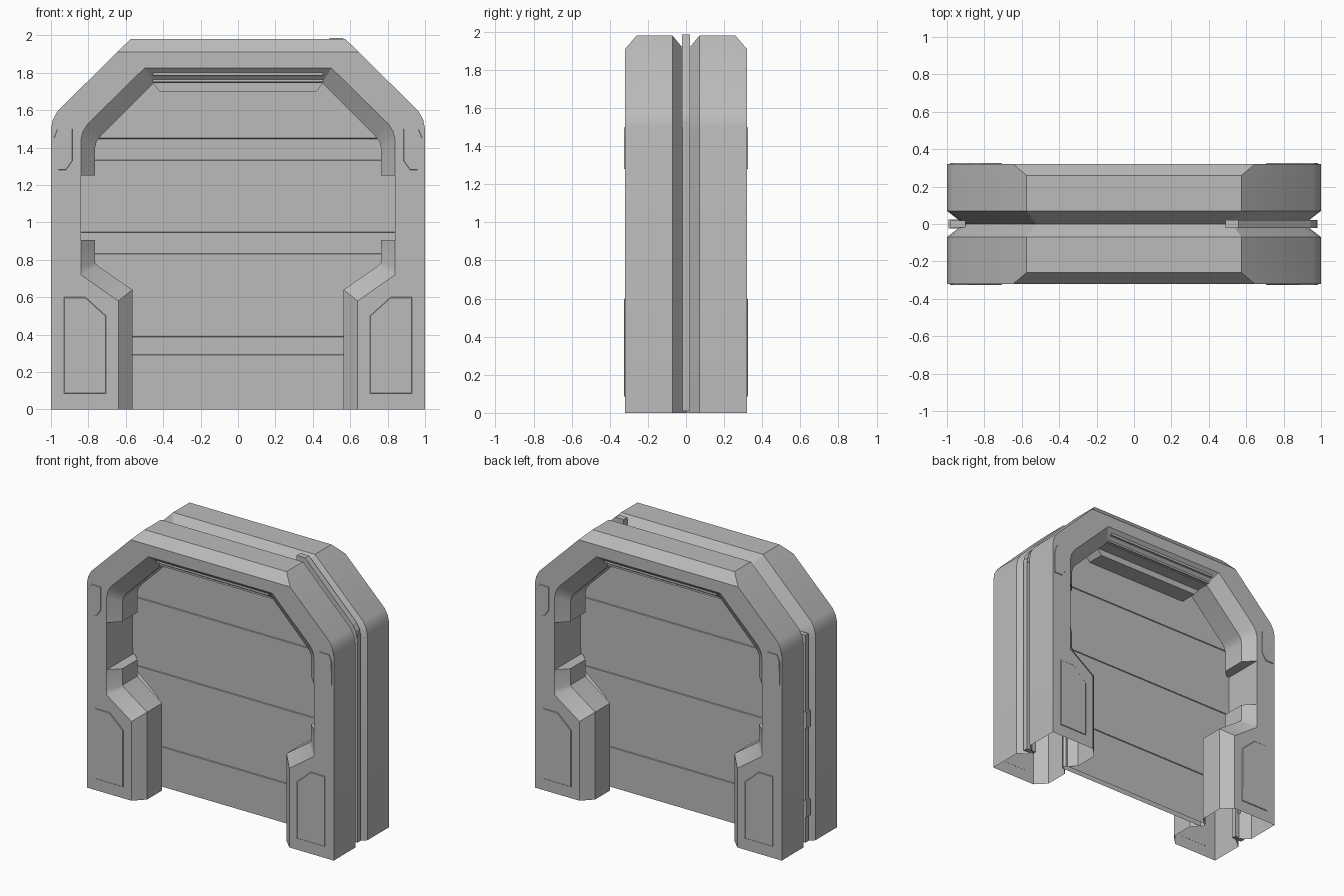
import bpy, bmesh

cube = bpy.data.objects.get("Cube")
if cube:
    bpy.data.objects.remove(cube, do_unlink=True)

# Single flat colour
GREY = (0.5, 0.5, 0.5, 1)
metal = bpy.data.materials.new("grey_metal")
metal.use_nodes = True
metal.diffuse_color = GREY
metal.node_tree.nodes["Principled BSDF"].inputs["Base Color"].default_value = GREY


def finish(name, bm, mirror=""):
    """Turn a bmesh into an object, optionally mirrored over the given axes."""
    mesh = bpy.data.meshes.new(name)
    bm.to_mesh(mesh)
    bm.free()
    mesh.materials.append(metal)
    ob = bpy.data.objects.new(name, mesh)
    bpy.context.collection.objects.link(ob)
    if mirror:
        mod = ob.modifiers.new("Mirror", "MIRROR")
        mod.use_axis = ["X" in mirror, "Y" in mirror, False]
        mod.use_mirror_merge = False
    return ob


def loft(rings):
    """Closed solid through rings of (x, z) points, each at its own depth."""
    bm = bmesh.new()
    loops = [[bm.verts.new((x, y, z)) for x, z in pts] for y, pts in rings]
    for a, b in zip(loops, loops[1:]):
        for i in range(len(a)):
            j = (i + 1) % len(a)
            bm.faces.new((a[i], a[j], b[j], b[i]))
    bm.faces.new(loops[0])
    bm.faces.new(loops[-1])
    bmesh.ops.remove_doubles(bm, verts=bm.verts, dist=0.0001)
    bmesh.ops.recalc_face_normals(bm, faces=bm.faces)
    return bm


def prism(name, pts, y0, y1, mirror=""):
    return finish(name, loft([(y0, pts), (y1, pts)]), mirror)


def symmetric(pts):
    return pts + [(-x, z) for x, z in reversed(pts)]


def arch(out, inn):
    return symmetric(out) + list(reversed(symmetric(inn)))


# Outlines of the right-hand half, bottom to top
outer = [(1, 0), (1, 1.5), (0.99, 1.55), (0.965, 1.595), (0.575, 1.98)]
groove = [(x * 0.91, z * 0.957) for x, z in outer]
front_edge = [(0.64, 0), (0.64, 0.58), (0.84, 0.72), (0.84, 0.76), (0.84, 0.905),
              (0.84, 0.905), (0.84, 1.25), (0.84, 1.25), (0.84, 1.44),
              (0.83, 1.485), (0.805, 1.525), (0.5, 1.825)]
inner_edge = [(0.565, 0), (0.565, 0.64), (0.745, 0.765), (0.765, 0.785), (0.765, 0.905),
              (0.84, 0.905), (0.84, 1.25), (0.765, 1.25), (0.765, 1.395),
              (0.757, 1.43), (0.735, 1.46), (0.45, 1.745)]

# Frame half: opening chamfered front and back, outside tapering into the groove
bm = loft([(-0.32, arch(outer, front_edge)), (-0.245, arch(outer, inner_edge)),
           (-0.07, arch(outer, inner_edge)), (0, arch(groove, front_edge))])
# Slanted cut along the top front edge
cut = bmesh.ops.bisect_plane(bm, geom=bm.verts[:] + bm.edges[:] + bm.faces[:],
                             plane_co=(0, -0.32, 1.91), plane_no=(0, -0.07, 0.06),
                             clear_outer=True)
edges = [e for e in cut["geom_cut"] if isinstance(e, bmesh.types.BMEdge)]
bmesh.ops.holes_fill(bm, edges=edges)
bmesh.ops.recalc_face_normals(bm, faces=bm.faces)
# The shell is hollow: open underneath and where the halves meet
hollow = [f for f in bm.faces if all(v.co.z < 0.001 for v in f.verts)
          or all(abs(v.co.y) < 0.001 for v in f.verts)]
bmesh.ops.delete(bm, geom=hollow, context="FACES")
frame = finish("door_frame", bm, "Y")
bpy.context.view_layer.objects.active = frame
frame.select_set(True)
bpy.ops.object.shade_smooth_by_angle(angle=0.45)
frame.select_set(False)


# Thin door leaf behind the lips: wide panels separated by shallow bands
def half_width(z):
    if z <= 0.64:
        return 0.63
    if z <= 0.83:
        return 0.63 + (z - 0.64) * 1.13
    return min(0.845, 0.845 - (z - 1.45) * 0.92)


FACE, BAND, SLOPE = 0.022, 0.016, 0.003
rows = [(0, FACE), (0.64, FACE), (1.8, FACE)]
for lo, hi in ((0.29, 0.39), (0.83, 0.95), (1.33, 1.45)):
    rows += [(lo, FACE), (lo + SLOPE, BAND), (hi - SLOPE, BAND), (hi, FACE)]
rows.sort()
bm = bmesh.new()
pairs = [[bm.verts.new((s * half_width(z), -d, z)) for s in (-1, 1)] for z, d in rows]
for low, high in zip(pairs, pairs[1:]):
    bm.faces.new((low[0], low[1], high[1], high[0]))
finish("door_leaf", bm, "Y")

# Lamp housing under the lintel, with tapered ends
prism("lamp_housing", symmetric([(0.42, 1.7), (0.455, 1.745)]), -0.15, -0.015, "Y")

# Trim slats stepping up the sloped lintel face
for n, (z, y) in enumerate(((1.75, -0.262), (1.785, -0.298))):
    prism(f"lintel_slat_{n + 1}", symmetric([(0.455, z), (0.455, z + 0.02)]),
          y, y + 0.03, "Y")


def thin_plate(name, pts, bevel):
    """Thin raised plate with a sloped border."""
    bm = loft([(-0.322, pts), (-0.319, pts)])
    face = min(bm.faces, key=lambda f: f.calc_center_median().y)
    bmesh.ops.inset_region(bm, faces=[face], thickness=bevel, depth=0.003)
    finish(name, bm, "XY")


# Plates on the feet and at the shoulders
thin_plate("foot_plate", [(0.93, 0.085), (0.93, 0.6), (0.815, 0.6),
                          (0.705, 0.5), (0.705, 0.085)], 0.004)
thin_plate("shoulder_plate", [(0.985, 1.28), (0.985, 1.45), (0.965, 1.5),
                              (0.885, 1.5), (0.885, 1.33), (0.92, 1.28)], 0.002)

# Seals running in the groove
side = [(0.9, 0.01), (0.98, 0.01), (0.98, 1.53), (0.9, 1.53)]
prism("side_seal", side, -0.018, 0.018, "X")
prism("rail_cover", [(0.9, 1.5), (0.98, 1.5), (0.97, 1.56), (0.945, 1.6), (0.56, 1.985),
                     (0.49, 1.985), (0.49, 1.87), (0.53, 1.87)], -0.022, 0.022)
# Clips holding the right-hand seal
for n, z in enumerate((0.2, 0.85)):
    prism(f"seal_clip_{n + 1}", [(-0.92, z), (-0.992, z), (-0.992, z + 0.12), (-0.92, z + 0.12)],
          -0.024, 0.024)
